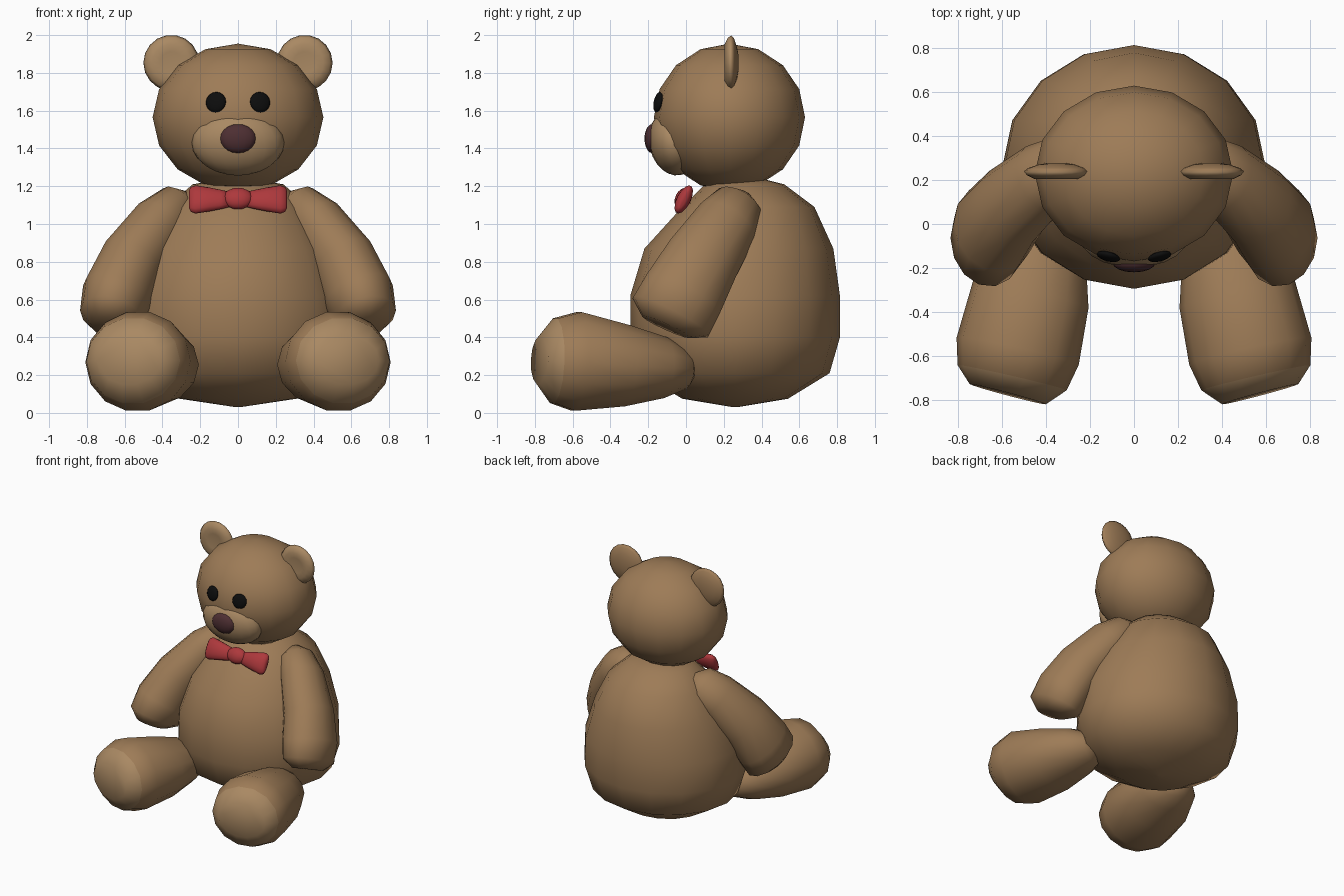
import bpy, bmesh
from mathutils import Vector, Matrix, Euler

if "Cube" in bpy.data.objects:
    bpy.data.objects.remove(bpy.data.objects["Cube"])


def material(name, r, g, b):
    m = bpy.data.materials.new(name)
    m.diffuse_color = (r, g, b, 1)
    m.use_nodes = True
    m.node_tree.nodes["Principled BSDF"].inputs["Base Color"].default_value = m.diffuse_color
    return m


BROWN = material("brown_plush", 0.34, 0.20, 0.095)
TAN = material("light_plush", 0.40, 0.25, 0.125)
BLACK = material("eye_black", 0.004, 0.004, 0.004)
NOSE = material("nose_brown", 0.075, 0.028, 0.032)
RED = material("bow_red", 0.42, 0.04, 0.045)


def finish(bm, name, mats):
    bmesh.ops.recalc_face_normals(bm, faces=bm.faces)
    mesh = bpy.data.meshes.new(name)
    bm.to_mesh(mesh)
    bm.free()
    for m in mats:
        mesh.materials.append(m)
    for p in mesh.polygons:
        p.use_smooth = True
    obj = bpy.data.objects.new(name, mesh)
    bpy.context.collection.objects.link(obj)
    return obj


def loft(name, sections, mats, n=14, axis=None, ref=(1, 0, 0), light_bands=0):
    """Skin elliptical rings (x, y, z, a, b); the last bands use the second material."""
    bm = bmesh.new()
    centres = [Vector(s[:3]) for s in sections]
    unit = [Matrix.Rotation(6.2831853 * i / n, 2) @ Vector((1, 0)) for i in range(n)]
    rings = []
    for i, s in enumerate(sections):
        t = Vector(axis) if axis else centres[min(i + 1, len(centres) - 1)] - centres[max(i - 1, 0)]
        t.normalize()
        u = Vector(ref)
        u = (u - t * u.dot(t)).normalized()
        v = t.cross(u)
        rings.append([bm.verts.new(centres[i] + u * c.x * s[3] + v * c.y * s[4]) for c in unit])
    last = len(rings) - 1
    bm.faces.new(rings[0])
    for k in range(last):
        for i in range(n):
            j = (i + 1) % n
            f = bm.faces.new((rings[k][i], rings[k][j], rings[k + 1][j], rings[k + 1][i]))
            f.material_index = int(k >= last - light_bands)
    cap = bm.faces.new(rings[last])
    cap.material_index = int(light_bands > 0)
    return finish(bm, name, mats)


def ellipsoid(name, loc, radii, mat, rot=(0, 0, 0), seg=16, rings=8):
    bm = bmesh.new()
    bmesh.ops.create_uvsphere(bm, u_segments=seg, v_segments=rings, radius=1)
    bm.transform(Matrix.LocRotScale(Vector(loc), Euler(rot), Vector(radii)))
    return finish(bm, name, [mat])


# Torso: pear shape leaning back towards the neck
torso = [(.03, .26, .01, .01), (.075, .26, .31, .28), (.21, .26, .54, .50),
         (.40, .26, .60, .555), (.62, .26, .59, .555), (.87, .28, .50, .50),
         (1.09, .33, .38, .35), (1.21, .31, .24, .21), (1.24, .32, .08, .08)]
loft("torso", [(0, y, z, a, b) for z, y, a, b in torso], [BROWN], n=16, axis=(0, 0, 1))

# Head, muzzle and nose
ellipsoid("head", (0, .23, 1.565), (.452, .40, .39), BROWN)
ellipsoid("muzzle", (0, -.065, 1.43), (.245, .13, .175), TAN, (.22, 0, 0), 20, 12)
ellipsoid("nose", (0, -.178, 1.452), (.097, .042, .077), NOSE, (0, 0, 0), 16, 10)

# Limb sections, from the joint to the paw
arm = [(.27, .31, 1.15, .04, .04), (.31, .28, 1.10, .12, .14), (.41, .21, 1.0, .155, .175),
       (.56, .08, .80, .175, .205), (.64, -.02, .62, .19, .225),
       (.67, -.08, .51, .17, .23), (.68, -.105, .455, .10, .14)]
leg = [(.36, .03, .24, .06, .05), (.38, -.01, .235, .14, .11), (.42, -.12, .24, .21, .165),
       (.47, -.32, .25, .27, .22), (.53, -.58, .273, .285, .268),
       (.555, -.70, .276, .255, .23), (.575, -.775, .28, .18, .13)]
ear = [(.278, .04), (.27, .085), (.255, .13), (.24, .148), (.222, .135), (.205, .10), (.21, .06)]

for side, s in (("left", -1), ("right", 1)):
    def mirrored(sections):
        return [(x * s, y, z, a, b) for x, y, z, a, b in sections]
    # Arm, leg with pale sole, and dished ear with pale lining
    loft("arm_" + side, mirrored(arm), [BROWN])
    loft("leg_" + side, mirrored(leg), [BROWN, TAN], light_bands=1)
    loft("ear_" + side, [(.353 * s, y, 1.853, r, r) for y, r in ear], [BROWN, TAN],
         n=18, axis=(0, -1, 0), light_bands=3)
    # Eye set flush in the face
    ellipsoid("eye_" + side, (.117 * s, -.148, 1.645), (.055, .02, .055), BLACK, (-.2, 0, .25 * s))
    # Bow loop, flaring outwards from the knot
    loop = [(.05, .022, .045), (.09, .03, .055), (.15, .038, .068), (.225, .036, .082),
            (.25, .026, .072), (.26, .012, .05)]
    loft("bow_loop_" + side, [(x * s, -.012, 1.13, a, b) for x, a, b in loop], [RED],
         axis=(1, 0, 0), ref=(0, .89, -.45))

# Bow knot
ellipsoid("bow_knot", (0, -.015, 1.135), (.08, .042, .06), RED, (-.45, 0, 0))
